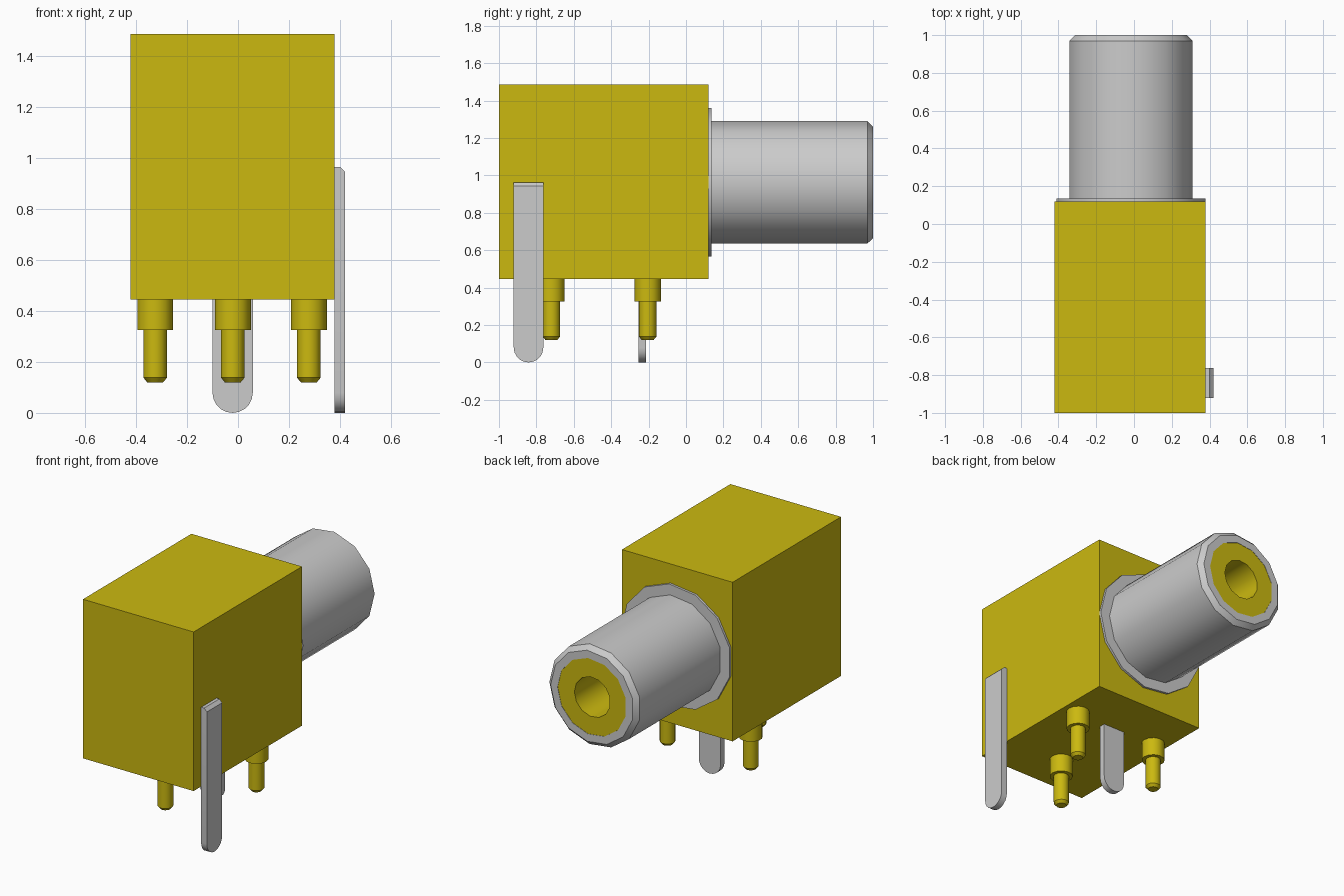
import bpy, bmesh, math

cube = bpy.data.objects.get("Cube")
if cube:
    bpy.data.objects.remove(cube, do_unlink=True)


def material(name, color):
    m = bpy.data.materials.new(name)
    m.use_nodes = True
    m.diffuse_color = color
    bsdf = next(n for n in m.node_tree.nodes if n.type == 'BSDF_PRINCIPLED')
    bsdf.inputs["Base Color"].default_value = color
    return m


yellow = material("yellow plastic", (0.6, 0.485, 0.005, 1))
grey = material("grey metal", (0.6, 0.6, 0.6, 1))

CX = -0.021          # shared centre plane of body, barrel and middle pin
SIDES = 13


def finish(name, bm, mat, smooth=False):
    bmesh.ops.recalc_face_normals(bm, faces=bm.faces)
    me = bpy.data.meshes.new(name)
    bm.to_mesh(me)
    bm.free()
    ob = bpy.data.objects.new(name, me)
    bpy.context.collection.objects.link(ob)
    me.materials.append(mat)
    if smooth:
        bpy.ops.object.select_all(action='DESELECT')
        ob.select_set(True)
        bpy.context.view_layer.objects.active = ob
        bpy.ops.object.shade_smooth_by_angle(angle=math.radians(32))
    return ob


def lathe(name, profile, place, mat, closed=False):
    """Revolve (radius, height) points; place maps (a, b, height) to x, y, z."""
    bm = bmesh.new()
    rings = []
    for r, h in profile:
        angles = [math.tau * i / SIDES for i in range(SIDES)]
        rings.append([bm.verts.new(place(r * math.cos(t), r * math.sin(t), h))
                      for t in angles])
    pairs = list(zip(rings, rings[1:]))
    if closed:
        pairs.append((rings[-1], rings[0]))
    else:
        bm.faces.new(rings[0])
        bm.faces.new(rings[-1])
    for lo, hi in pairs:
        for i in range(SIDES):
            j = (i + 1) % SIDES
            bm.faces.new((lo[i], lo[j], hi[j], hi[i]))
    return finish(name, bm, mat, smooth=True)


def blade(name, half, top, place, thick, mat, bevel=0):
    """Flat tab with a round lower end; place maps (across, depth, z)."""
    arc = [math.pi + math.pi * i / 10 for i in range(11)]
    outline = [(half * math.cos(t), half + half * math.sin(t)) for t in arc]
    bm = bmesh.new()
    loops = []
    for depth, z_top in ((0, top), (thick, top - bevel)):
        pts = outline + [(half, z_top), (-half, z_top)]
        loops.append([bm.verts.new(place(u, depth, z)) for u, z in pts])
    if bevel:            # sloped outer top edge
        a, b = loops[0][-2:]
        c, d = loops[1][-2:]
        e = bm.verts.new(place(half, thick - bevel, top))
        f = bm.verts.new(place(-half, thick - bevel, top))
        bm.faces.new((a, b, f, e))
        bm.faces.new((e, f, d, c))
        bm.faces.new((a, e, c, loops[1][-3], loops[0][-3]))
        bm.faces.new((b, f, d, loops[1][0], loops[0][0]))
        skip = {len(outline) - 1, len(outline), len(outline) + 1}
    else:
        skip = set()
    n = len(loops[0])
    for i in range(n):
        if i not in skip:
            j = (i + 1) % n
            bm.faces.new((loops[0][i], loops[0][j], loops[1][j], loops[1][i]))
    for loop in loops:
        bm.faces.new(loop)
    return finish(name, bm, mat, smooth=True)


# Housing block
bm = bmesh.new()
bmesh.ops.create_cube(bm, size=1)
bmesh.ops.scale(bm, vec=(0.8, 1.12, 1.04), verts=bm.verts)
bmesh.ops.translate(bm, vec=(CX, -0.44, 0.965), verts=bm.verts)
finish("housing", bm, yellow)


# Socket parts along the back axis
def socket(a, b, h):
    return (CX + a, h, 0.963 + b)


lathe("socket_flange", [(0.4, 0.1), (0.4, 0.135), (0.3, 0.135), (0.3, 0.1)],
      socket, grey, closed=True)
lathe("socket_barrel", [(0.25, 0.1), (0.33, 0.1), (0.33, 0.97), (0.3, 1.0), (0.25, 1.0)],
      socket, grey, closed=True)
lathe("socket_insulator", [(0.25, 0.1), (0.25, 0.998), (0.13, 0.998), (0.13, 0.14)],
      socket, yellow)

# Stepped locating pegs under the housing
for name, x, y in (("peg_right", -0.304, -0.205),
                   ("peg_left", 0.298, -0.205),
                   ("peg_front", 0, -0.72)):
    lathe(name, [(0.032, 0.12), (0.047, 0.138), (0.047, 0.325), (0.071, 0.325), (0.071, 0.46)],
          lambda a, b, h: (CX + x + a, y + b, h), yellow)

# Solder tabs
blade("side_tab", 0.079, 0.963, lambda u, d, z: (0.378 + d, -0.842 + u, z),
      0.042, grey, bevel=0.02)
blade("centre_tab", 0.079, 0.46, lambda u, d, z: (CX + u, -0.255 + d, z), 0.04, grey)
